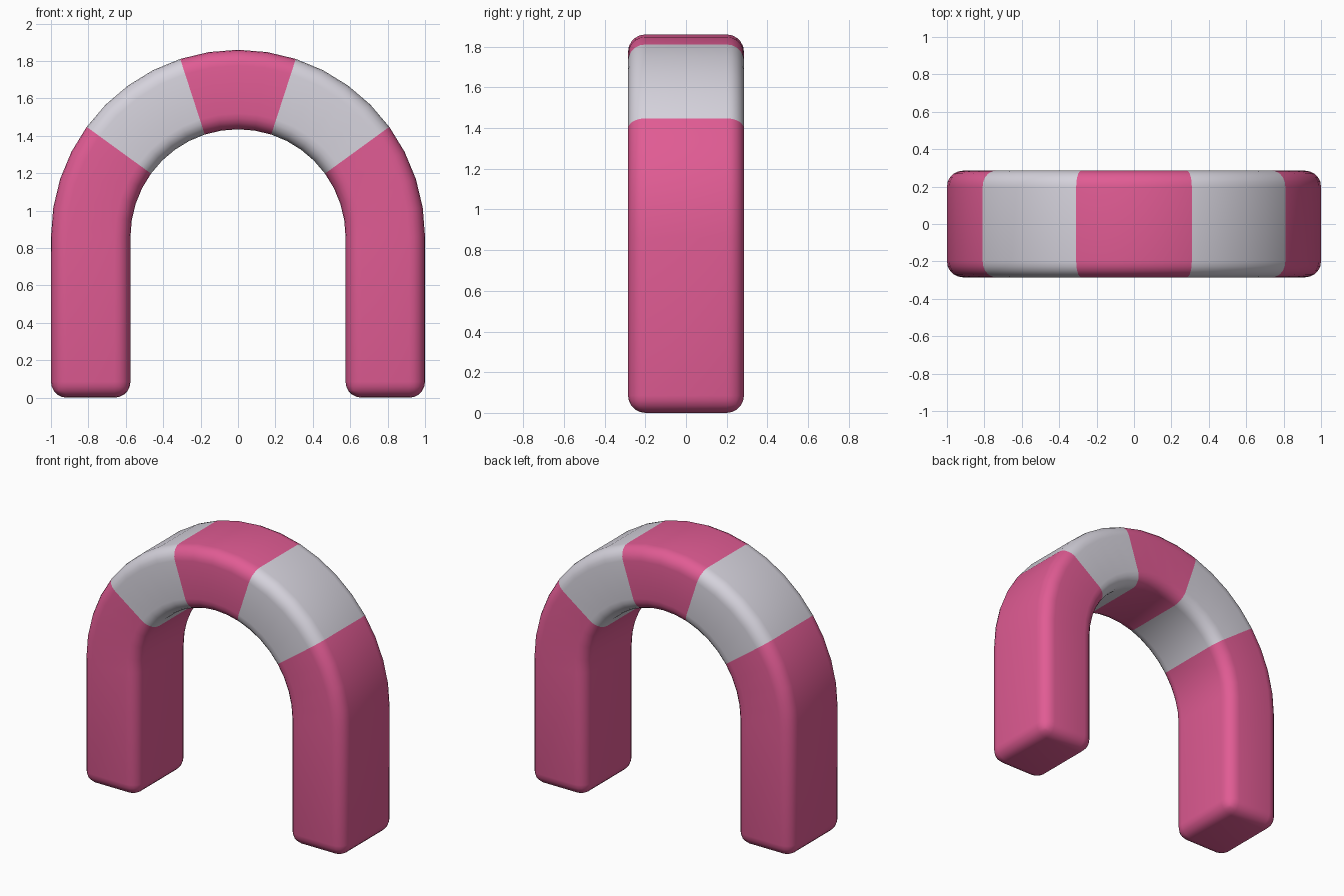
import bpy
import bmesh
from math import sin, cos, pi

cube = bpy.data.objects.get("Cube")
if cube:
    bpy.data.objects.remove(cube, do_unlink=True)

OUTER, INNER, SPRING = 1.0, 0.575, 0.86
HALF_DEPTH, ROUND = 0.285, 0.085
STEPS = 20  # arc segments, four to each coloured band


def material(name, rgb):
    mat = bpy.data.materials.new(name)
    mat.use_nodes = True
    color = (*rgb, 1.0)
    mat.diffuse_color = color
    mat.node_tree.nodes["Principled BSDF"].inputs["Base Color"].default_value = color
    return mat


pink = material("pink", (0.75, 0.106, 0.295))
pale_grey = material("pale grey", (0.67, 0.65, 0.72))

# Stations along the arch: right foot, semicircle, left foot
arc = [i * pi / STEPS for i in range(STEPS + 1)]
stations = [(1, 0, 0)] + [(cos(a), sin(a), SPRING) for a in arc] + [(-1, 0, 0)]

# Sweep a rectangular section through the stations
bm = bmesh.new()
rings = []
for c, s, base in stations:
    rings.append([bm.verts.new((r * c, y, base + r * s)) for r, y in (
        (OUTER, -HALF_DEPTH), (OUTER, HALF_DEPTH),
        (INNER, HALF_DEPTH), (INNER, -HALF_DEPTH))])

for i, (a, b) in enumerate(zip(rings, rings[1:])):
    # Second and fourth bands of the semicircle are grey
    band = (i - 1) // (STEPS // 5)
    for k in range(4):
        n = (k + 1) % 4
        face = bm.faces.new((a[k], a[n], b[n], b[k]))
        face.material_index = 1 if band in (1, 3) else 0

# Soles of the feet
bm.faces.new(rings[0])
bm.faces.new(rings[-1])
bmesh.ops.recalc_face_normals(bm, faces=bm.faces)

mesh = bpy.data.meshes.new("striped_arch")
bm.to_mesh(mesh)
bm.free()
mesh.materials.append(pink)
mesh.materials.append(pale_grey)
arch = bpy.data.objects.new("striped_arch", mesh)
bpy.context.collection.objects.link(arch)

# Rounded long edges and feet
bevel = arch.modifiers.new("rounded_edges", "BEVEL")
bevel.width = ROUND
bevel.segments = 5
bevel.limit_method = "ANGLE"
bevel.angle_limit = pi / 4

bpy.ops.object.select_all(action="DESELECT")
arch.select_set(True)
bpy.context.view_layer.objects.active = arch
bpy.ops.object.modifier_apply(modifier=bevel.name)
bpy.ops.object.shade_smooth_by_angle(angle=pi / 6)
